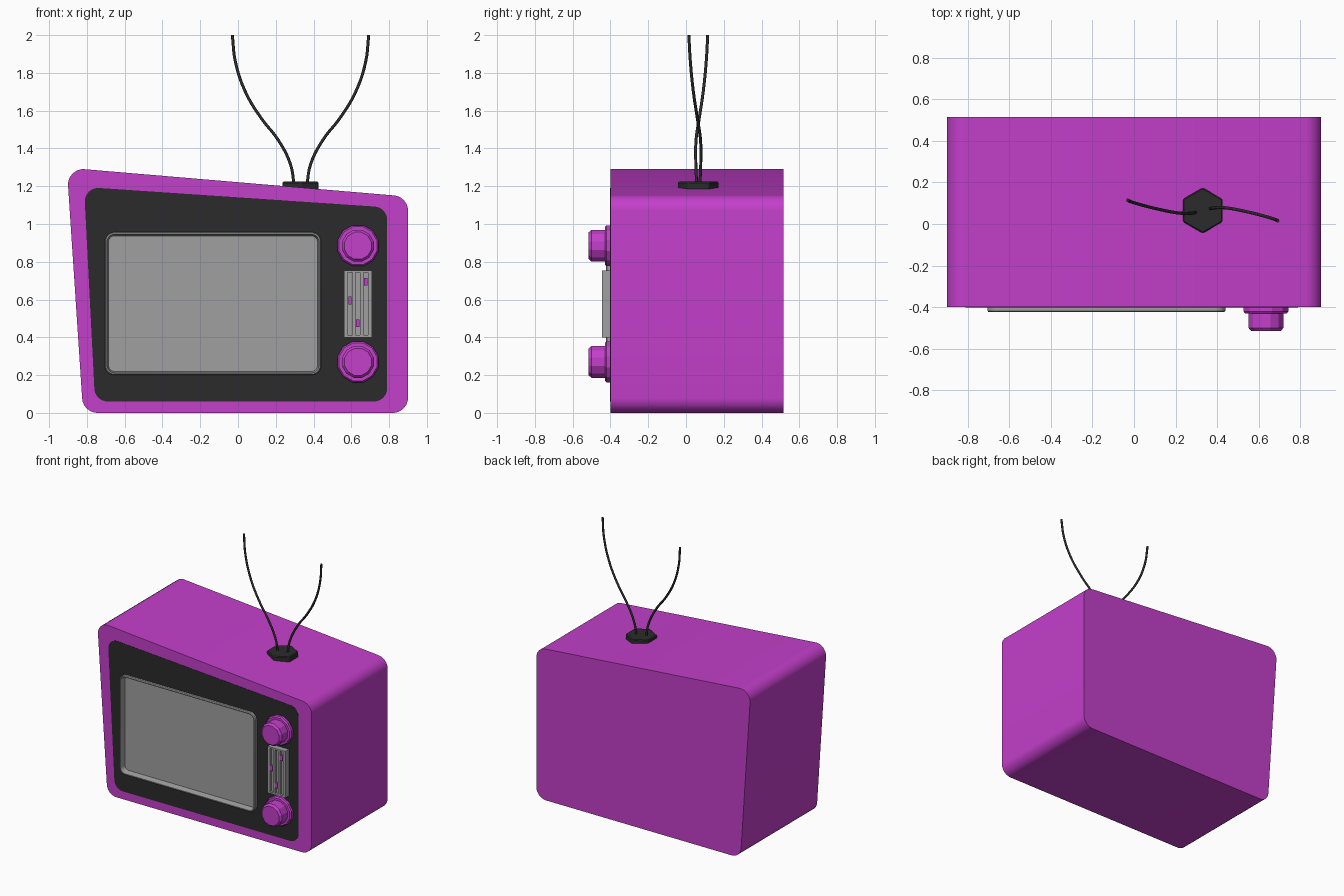
import bpy, bmesh
from math import cos, sin, pi, radians
from mathutils import Vector

if "Cube" in bpy.data.objects:
    bpy.data.objects.remove(bpy.data.objects["Cube"])


def material(name, rgb):
    m = bpy.data.materials.new(name)
    m.diffuse_color = (*rgb, 1)
    m.use_nodes = True
    m.node_tree.nodes["Principled BSDF"].inputs["Base Color"].default_value = m.diffuse_color
    return m


MAGENTA = material("magenta", (0.55, 0.05, 0.6))
DARK = material("dark", (0.024, 0.024, 0.024))
GREY = material("screen_grey", (0.35, 0.35, 0.35))


def rounded(corners, r, n=6):
    """Round the corners of an (x, z) polygon, counterclockwise seen from the front."""
    pts = []
    for i, c in enumerate(corners):
        p = Vector(c)
        a = (Vector(corners[i - 1]) - p).normalized()
        b = (Vector(corners[(i + 1) % len(corners)]) - p).normalized()
        half = a.angle(b) / 2
        centre = p + (a + b).normalized() * r / sin(half)
        start = p + a * (centre - p).dot(a) - centre
        end = p + b * (centre - p).dot(b) - centre
        for k in range(n + 1):
            t = k / n
            pts.append(centre + (start * (1 - t) + end * t).normalized() * r)
    return pts


def circle(x, z, r, n=12):
    return [Vector((x + r * cos(2 * pi * (k + .5) / n), z + r * sin(2 * pi * (k + .5) / n)))
            for k in range(n)]


def rect(x0, x1, z0, z1):
    return [(x0, z0), (x1, z0), (x1, z1), (x0, z1)]


def loft(name, sections, mat, back=True, smooth=True):
    """Join (loop, y) sections running from back to front."""
    bm = bmesh.new()
    rings = [[bm.verts.new((p[0], y, p[1])) for p in loop] for loop, y in sections]
    for a, b in zip(rings, rings[1:]):
        for i in range(len(a)):
            j = (i + 1) % len(a)
            bm.faces.new((a[i], a[j], b[j], b[i]))
    if back:
        bm.faces.new(rings[0][::-1])
    bm.faces.new(rings[-1])
    me = bpy.data.meshes.new(name)
    bm.to_mesh(me)
    bm.free()
    ob = bpy.data.objects.new(name, me)
    bpy.context.collection.objects.link(ob)
    me.materials.append(mat)
    if smooth:
        bpy.ops.object.select_all(action='DESELECT')
        ob.select_set(True)
        bpy.context.view_layer.objects.active = ob
        bpy.ops.object.shade_smooth_by_angle(angle=radians(30))
    return ob


# Slanted cabinet and dark front panel
shell = rounded([(-.82, 0), (.9, 0), (.9, 1.145), (-.906, 1.298)], .08)
cabinet = loft("cabinet", [(shell, .515), (shell, -.4)], MAGENTA)
face = rounded([(-.757, .06), (.79, .06), (.79, 1.088), (-.815, 1.196)], .07)
panel = loft("front_panel", [(face, -.39), (face, -.402)], DARK)


# Recessed screen with a raised bezel
def screen_loop(d):
    return rounded(rect(-.705 + d, .44 - d, .2 + d, .957 - d), .05 - d)


loft("screen", [(screen_loop(0), -.38), (screen_loop(0), -.418), (screen_loop(.005), -.424),
                (screen_loop(.012), -.424), (screen_loop(.02), -.38)], GREY, back=False)
cutter = loft("screen_cutter", [(screen_loop(.008), -.37), (screen_loop(.008), -.6)], DARK, smooth=False)
cutter.hide_render = True
cutter.hide_viewport = True
for ob in (cabinet, panel):
    mod = ob.modifiers.new("screen_recess", 'BOOLEAN')
    mod.operation = 'DIFFERENCE'
    mod.object = cutter

# Two stepped dials
KX = .635
for name, z in (("upper_dial", .885), ("lower_dial", .27)):
    steps = [(.112, -.395), (.112, -.42), (.104, -.43), (.087, -.43),
             (.087, -.5), (.074, -.515)]
    loft(name, [(circle(KX, z, r), y) for r, y in steps], MAGENTA, smooth=False)


# Slider plate: backing, frame and bars leaving three slots
def box(name, x0, x1, z0, z1, front, mat, back=-.4):
    loop = rect(x0, x1, z0, z1)
    return loft(name, [(loop, back), (loop, front)], mat, smooth=False)


box("slider_backing", .56, .71, .4, .755, -.428, GREY)
slots = [.593, .635, .677]
edges = [.56] + [s + d for s in slots for d in (-.012, .012)] + [.71]
for i in range(0, len(edges), 2):
    box("slider_bar", edges[i], edges[i + 1], .4, .755, -.445, GREY, -.428)
for i, (s, z) in enumerate(zip(slots, (.595, .475, .695))):
    for z0, z1 in ((.4, .412), (.743, .755)):
        box("slot_end", s - .012, s + .012, z0, z1, -.445, GREY, -.428)
    box("slider_knob", s - .009, s + .009, z - .02, z + .02, -.446, MAGENTA, -.428)

# Hexagonal antenna foot
CX, CY = .331, .065
bpy.ops.mesh.primitive_cylinder_add(vertices=6, radius=.11, depth=.06, location=(CX, CY, 1.194))
foot = bpy.context.object
foot.name = "antenna_foot"
foot.data.materials.append(DARK)
bev = foot.modifiers.new("bevel", 'BEVEL')
bev.width = .006
bev.segments = 1

# Curved antenna rods, the second turned half round
path = [(.033, .008, 1.2), (.053, .013, 1.315), (.117, .012, 1.443), (.208, -.005, 1.56),
        (.292, -.026, 1.7), (.345, -.042, 1.86), (.361, -.05, 2)]
for name, s in (("right_antenna", 1), ("left_antenna", -1)):
    cu = bpy.data.curves.new(name, 'CURVE')
    cu.dimensions = '3D'
    cu.bevel_depth = .008
    cu.bevel_resolution = 2
    cu.resolution_u = 5
    cu.use_fill_caps = True
    sp = cu.splines.new('BEZIER')
    sp.bezier_points.add(len(path) - 1)
    for bp, (x, y, z) in zip(sp.bezier_points, path):
        bp.co = (CX + s * x, CY + s * y, z)
        bp.handle_left_type = bp.handle_right_type = 'AUTO'
    cu.materials.append(DARK)
    bpy.context.collection.objects.link(bpy.data.objects.new(name, cu))
